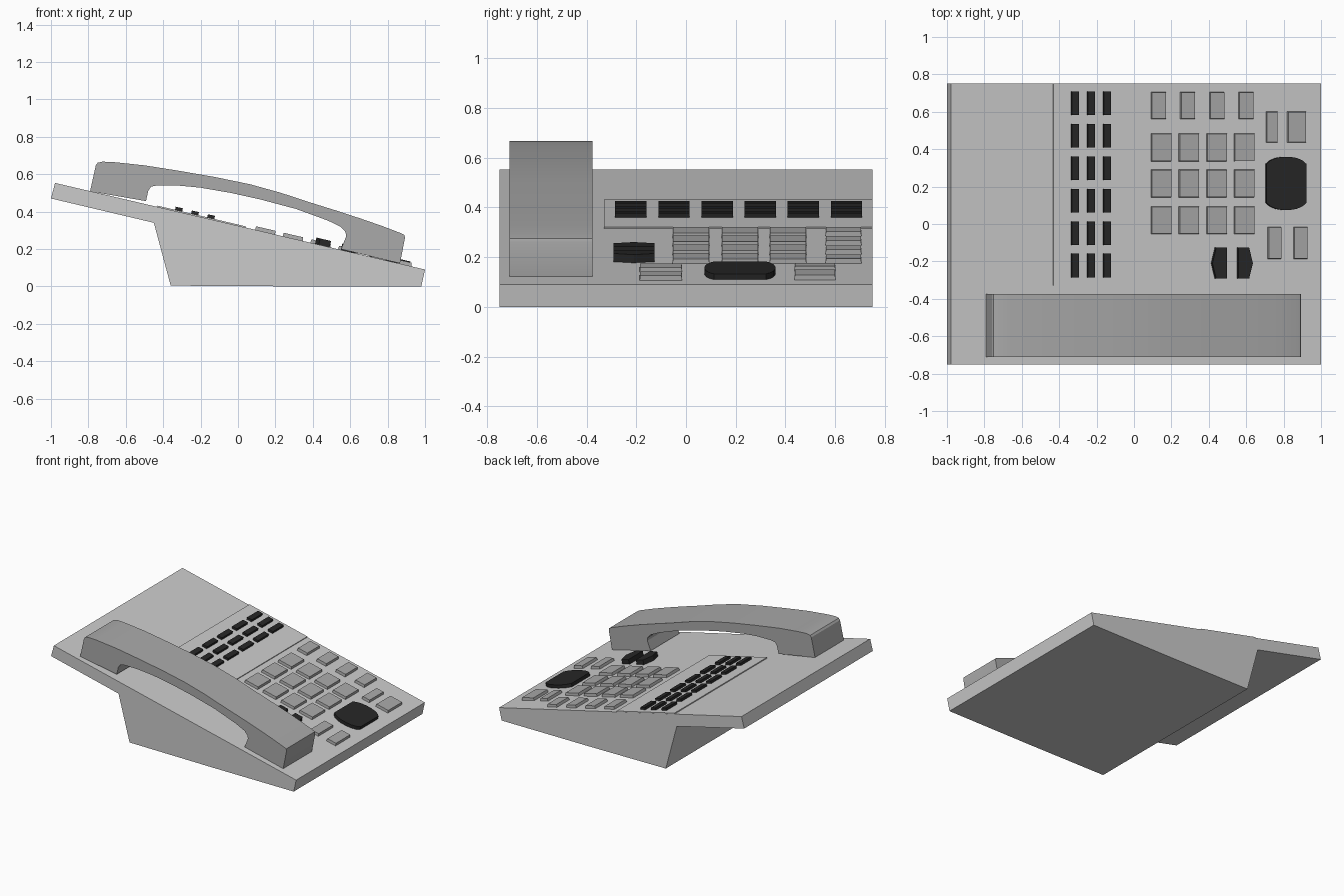
import bpy, bmesh, math
from mathutils import Vector

if "Cube" in bpy.data.objects:
    bpy.data.objects.remove(bpy.data.objects["Cube"])

SLOPE = 0.2344
N = Vector((SLOPE, 0, 1)).normalized()


def deck(x):
    """Height of the sloping top at x."""
    return 0.553 - SLOPE * (x + 0.975)


def material(name, v):
    m = bpy.data.materials.new(name)
    m.diffuse_color = (v, v, v, 1)
    m.use_nodes = True
    m.node_tree.nodes["Principled BSDF"].inputs["Base Color"].default_value = m.diffuse_color
    return m


GREY = material("mid_grey", 0.4)
BLACK = material("black", 0.02)


def loft(name, lower, upper, mat=None):
    """Solid between two matching outlines."""
    bm = bmesh.new()
    a = [bm.verts.new(p) for p in lower]
    b = [bm.verts.new(p) for p in upper]
    n = len(a)
    bm.faces.new(a[::-1])
    bm.faces.new(b)
    for i in range(n):
        j = (i + 1) % n
        bm.faces.new((a[i], a[j], b[j], b[i]))
    bmesh.ops.recalc_face_normals(bm, faces=bm.faces)
    me = bpy.data.meshes.new(name)
    bm.to_mesh(me)
    bm.free()
    ob = bpy.data.objects.new(name, me)
    bpy.context.collection.objects.link(ob)
    if mat:
        me.materials.append(mat)
    return ob


def side_profile(name, pts, y0, y1, mat=None):
    return loft(name, [(x, y0, z) for x, z in pts], [(x, y1, z) for x, z in pts], mat)


def on_deck(name, pts, h, mat=None, base=0.0, inset=0.0):
    """Outline seen from above, raised square to the sloping deck, top inset a little."""
    cx = sum(p[0] for p in pts) / len(pts)
    cy = sum(p[1] for p in pts) / len(pts)
    lower, upper = [], []
    for x, y in pts:
        lower.append(Vector((x, y, deck(x))) + N * (base - 0.004))
        tx = x - math.copysign(inset, x - cx)
        ty = y - math.copysign(inset, y - cy)
        upper.append(Vector((tx, ty, deck(tx))) + N * (base + h))
    return loft(name, lower, upper, mat)


def rect(x0, x1, y0, y1):
    return [(x0, y0), (x1, y0), (x1, y1), (x0, y1)]


# Wedge body with overhanging rear
side_profile("body", [(-0.978, 0.553), (-1.0, 0.47), (-0.45, 0.34), (-0.36, 0.004),
                      (0.3, 0.0), (0.98, 0.0), (1.0, 0.09)], -0.75, 0.75)

# Thin raised panel under the black keys
on_deck("label_panel", rect(-0.432, 0.04, -0.33, 0.749), 0.006)

# Handset arching over the front side
handset = side_profile("handset", [
    (-0.791, 0.508), (-0.76, 0.648), (-0.75, 0.661), (-0.725, 0.667), (-0.66, 0.664),
    (-0.5, 0.647), (-0.31, 0.617), (-0.12, 0.584), (0.064, 0.546), (0.23, 0.5),
    (0.385, 0.449), (0.52, 0.407), (0.652, 0.364), (0.77, 0.323), (0.875, 0.283),
    (0.89, 0.275), (0.893, 0.26), (0.866, 0.123), (0.551, 0.199), (0.578, 0.267),
    (0.575, 0.29), (0.55, 0.318), (0.48, 0.352), (0.31, 0.414), (0.118, 0.465),
    (-0.04, 0.5), (-0.203, 0.528), (-0.32, 0.539), (-0.43, 0.54), (-0.465, 0.533),
    (-0.48, 0.51), (-0.492, 0.456)], -0.71, -0.375, GREY)
bpy.context.view_layer.objects.active = handset
handset.select_set(True)
bpy.ops.object.shade_smooth_by_angle(angle=math.radians(25))

# Three columns of small black keys
for c, x in enumerate((-0.318, -0.232, -0.146)):
    for r in range(6):
        y = -0.222 + r * 0.1735
        on_deck(f"line_key_{c}_{r}", rect(x - 0.02, x + 0.018, y - 0.063, y + 0.063),
                0.017, BLACK, 0.006)

# Main keypad, four columns by three rows, plus a narrower row of four
for c in range(4):
    x = 0.09 + c * 0.148
    for r, y in enumerate((-0.055, 0.142, 0.335)):
        on_deck(f"number_key_{c}_{r}", rect(x, x + 0.109, y, y + 0.15), 0.019, GREY, inset=0.003)
    x = 0.09 + c * 0.156
    on_deck(f"function_key_{c}", rect(x, x + 0.08, 0.56, 0.706), 0.019, GREY, inset=0.003)

# Keys at the right end
for i, (x0, x1, y0, y1) in enumerate(((0.705, 0.766, 0.435, 0.602), (0.818, 0.918, 0.435, 0.602),
                                      (0.714, 0.786, -0.187, -0.015), (0.852, 0.927, -0.187, -0.015))):
    on_deck(f"side_key_{i}", rect(x0, x1, y0, y1), 0.019, GREY, inset=0.003)

# Navigation pad: straight sides, arched ends
quarter = [(0.106, 0.105), (0.085, 0.123), (0.055, 0.136), (0.02, 0.142)]
half = quarter + [(-x, y) for x, y in quarter[::-1]]
pad = half + [(-x, -y) for x, y in half]
on_deck("navigation_pad", [(0.81 + x, 0.217 + y) for x, y in pad], 0.024, BLACK)

# Split volume key, two mirrored halves
for s, name in ((-1, "volume_key_left"), (1, "volume_key_right")):
    on_deck(name, [(0.52 + s * x, y) for x, y in
                   ((0.03, -0.292), (0.088, -0.292), (0.108, -0.21), (0.088, -0.126), (0.03, -0.126))],
            0.034, BLACK)
